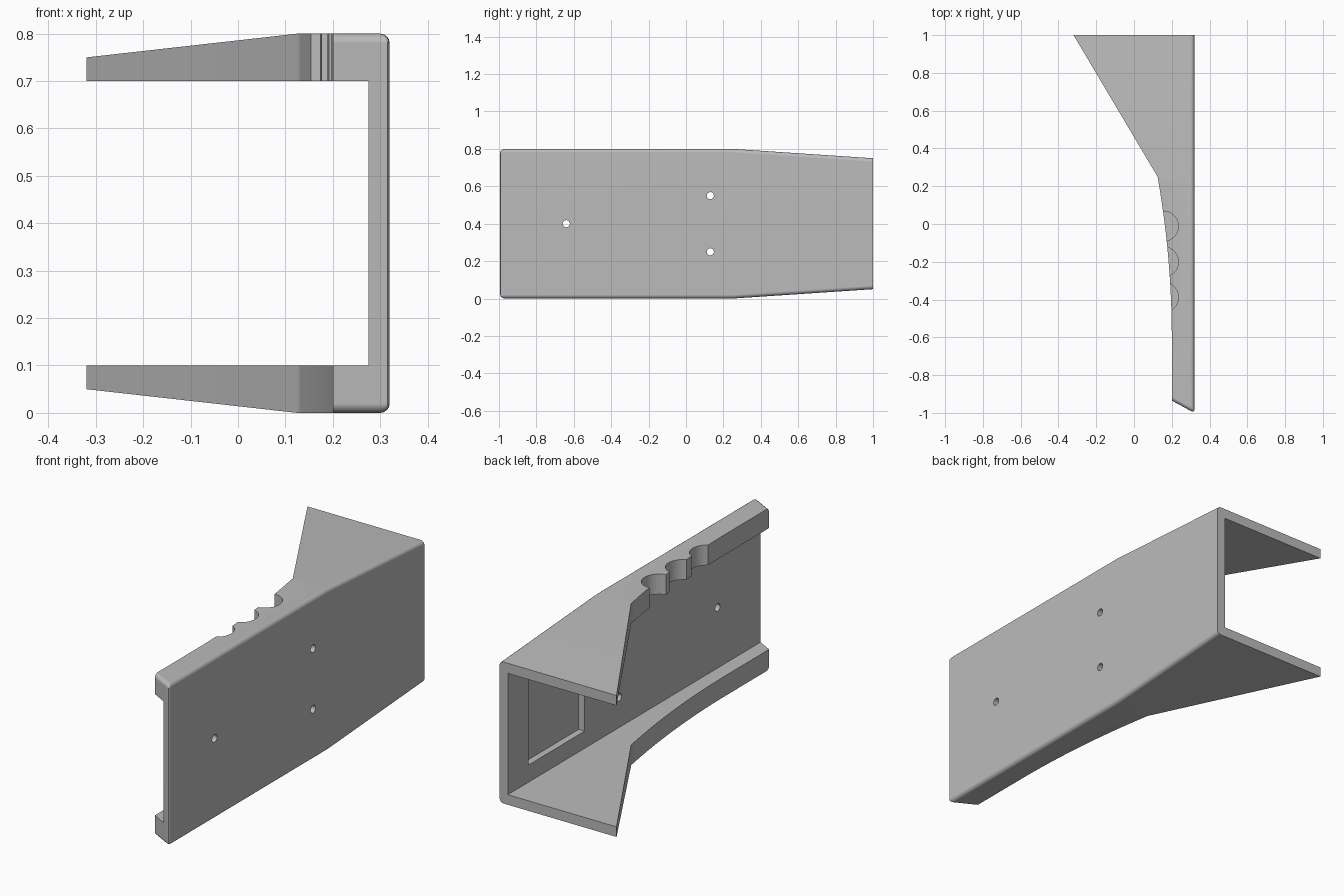
import bpy
import bmesh
import math

cube = bpy.data.objects.get("Cube")
if cube:
    bpy.data.objects.remove(cube, do_unlink=True)

WALL_X, INNER_X = 0.32, 0.275
BEND_Y, HEIGHT, FLANGE, TAPER = 0.25, 0.8, 0.1, 0.05

grey = bpy.data.materials.new("plain grey")
grey.use_nodes = True
COLOUR = (0.5, 0.5, 0.5, 1)
grey.diffuse_color = COLOUR
grey.node_tree.nodes["Principled BSDF"].inputs["Base Color"].default_value = COLOUR


def to_object(name, bm):
    bmesh.ops.recalc_face_normals(bm, faces=bm.faces)
    mesh = bpy.data.meshes.new(name)
    bm.to_mesh(mesh)
    bm.free()
    obj = bpy.data.objects.new(name, mesh)
    bpy.context.collection.objects.link(obj)
    mesh.materials.append(grey)
    return obj


def prism(name, outline, place, low, high):
    """Extrude a 2D outline from low to high; place maps (a, b, depth) to 3D."""
    bm = bmesh.new()
    rings = [[bm.verts.new(place(a, b, d)) for a, b in outline] for d in (low, high)]
    for ring in rings:
        bm.faces.new(ring)
    for i in range(len(outline)):
        j = (i + 1) % len(outline)
        bm.faces.new((rings[0][i], rings[0][j], rings[1][j], rings[1][i]))
    return to_object(name, bm)


def circle(a, b, r, n):
    return [(a + r * math.cos(2 * math.pi * i / n), b + r * math.sin(2 * math.pi * i / n))
            for i in range(n)]


def cut(target, cutter):
    cutter.hide_render = True
    mod = target.modifiers.new("cut", "BOOLEAN")
    mod.operation, mod.solver, mod.object = "DIFFERENCE", "EXACT", cutter
    bpy.context.view_layer.objects.active = target
    bpy.ops.object.modifier_apply(modifier=mod.name)
    bpy.data.objects.remove(cutter, do_unlink=True)


# Plan outline: wall back, wall bend, wall front, chamfer, curved lip, flared corner
STEPS = 20
curve = []
for i in range(STEPS + 1):
    y = -0.6 + (BEND_Y + 0.6) * i / STEPS
    curve.append((0.2 - 0.104 * (y + 0.6) ** 2, y))
plan = [(WALL_X, 1), (WALL_X, BEND_Y), (WALL_X, -1), (0.2, -0.935)] + curve + [(-WALL_X, 1)]

# Solid body with both flanges thinning towards the back
bm = bmesh.new()
levels = []
for top in (False, True):
    ring = []
    for x, y in plan:
        inset = TAPER * max(0, y - BEND_Y) / (1 - BEND_Y)
        ring.append(bm.verts.new((x, y, HEIGHT - inset if top else inset)))
    bm.faces.new(ring[1:-1])
    bm.faces.new((ring[0], ring[1], ring[-2], ring[-1]))
    levels.append(ring)
for i in range(len(plan)):
    j = (i + 1) % len(plan)
    bm.faces.new((levels[0][i], levels[0][j], levels[1][j], levels[1][i]))

# Round the outer wall edges and the front chamfer edges
edges = [bm.edges.get((levels[1][2], levels[0][2]))]
for ring in levels:
    edges += [bm.edges.get((ring[i], ring[i + 1])) for i in range(3)]
bmesh.ops.recalc_face_normals(bm, faces=bm.faces)
bmesh.ops.bevel(bm, geom=edges, offset=0.02, segments=4, profile=0.5, affect="EDGES")
body = to_object("channel_bracket", bm)


def along_x(a, b, d):
    return (d, a, b)


def along_z(a, b, d):
    return (a, b, d)


# Open channel between the flanges
mid = HEIGHT / 2
half = mid - FLANGE
cut(body, prism("channel_cutter", [(-1.2, mid - half), (1.2, mid - half),
                                   (1.2, mid + half), (-1.2, mid + half)],
                along_x, -1, INNER_X))

# Shallow pocket in the inner wall, with a narrow slot running forward
pocket = [(0.84, 0.185), (0.4, 0.185), (0.4, 0.36), (0.2, 0.36)]
pocket += [(y, HEIGHT - z) for y, z in reversed(pocket)]
cut(body, prism("pocket_cutter", pocket, along_x, 0.2, INNER_X + 0.033))

# Three finger notches in the upper flange
for y in (-0.012, -0.2, -0.388):
    cut(body, prism("notch_cutter", circle(0.155, y, 0.08, 40), along_z, 0.6, 1))

# Three screw holes through the wall
for y, z in ((-0.64, 0.4), (0.13, 0.25), (0.13, 0.55)):
    cut(body, prism("hole_cutter", circle(y, z, 0.019, 24), along_x, 0.2, 0.5))

# Smooth the rounds, keep corners sharp and large faces flat
bpy.ops.object.select_all(action="DESELECT")
body.select_set(True)
bpy.context.view_layer.objects.active = body
bpy.ops.object.shade_smooth_by_angle(angle=math.radians(30))
weighted = body.modifiers.new("flat faces", "WEIGHTED_NORMAL")
weighted.keep_sharp = True
